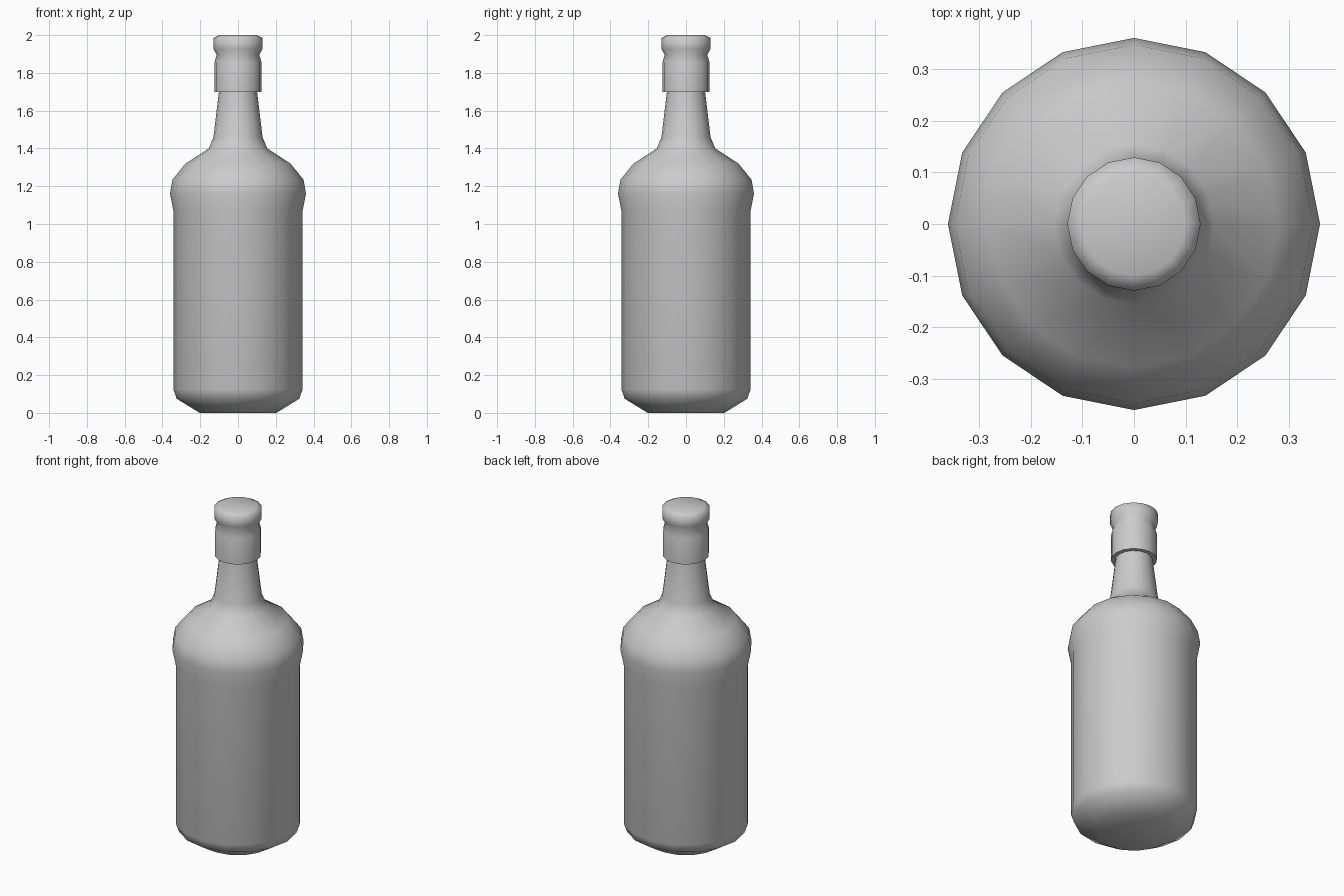
import bpy, bmesh, math

cube = bpy.data.objects.get("Cube")
if cube:
    bpy.data.objects.remove(cube)

SIDES = 16

grey = bpy.data.materials.new("plain grey")
grey.use_nodes = True
colour = (0.6, 0.6, 0.6, 1)
grey.diffuse_color = colour
grey.node_tree.nodes["Principled BSDF"].inputs["Base Color"].default_value = colour


def lathe(name, profile):
    """Spin a (radius, height) profile, listed bottom to top, with both ends capped."""
    bm = bmesh.new()
    rings = []
    for r, z in profile:
        rings.append([bm.verts.new((r * math.cos(a), r * math.sin(a), z))
                      for a in (math.tau * i / SIDES for i in range(SIDES))])
    for low, high in zip(rings, rings[1:]):
        for i in range(SIDES):
            j = (i + 1) % SIDES
            bm.faces.new((low[i], low[j], high[j], high[i]))
    bm.faces.new(rings[0][::-1])
    bm.faces.new(rings[-1])
    mesh = bpy.data.meshes.new(name)
    bm.to_mesh(mesh)
    bm.free()
    mesh.materials.append(grey)
    obj = bpy.data.objects.new(name, mesh)
    bpy.context.collection.objects.link(obj)
    bpy.ops.object.select_all(action="DESELECT")
    obj.select_set(True)
    bpy.context.view_layer.objects.active = obj
    bpy.ops.object.shade_smooth_by_angle(angle=math.radians(65))
    return obj


# Glass body: chamfered foot, straight wall, bulging shoulder, tapered neck
lathe("bottle_body", [
    (0.203, 0), (0.325, 0.075), (0.342, 0.125), (0.342, 1.07),
    (0.36, 1.16), (0.347, 1.235), (0.278, 1.32), (0.155, 1.4),
    (0.13, 1.46), (0.1, 1.71)])

# Stopper: straight collar, pinched waist, rounded cap
lathe("stopper", [
    (0.125, 1.7), (0.125, 1.855), (0.113, 1.895), (0.129, 1.925),
    (0.129, 1.985), (0.1, 2)])
